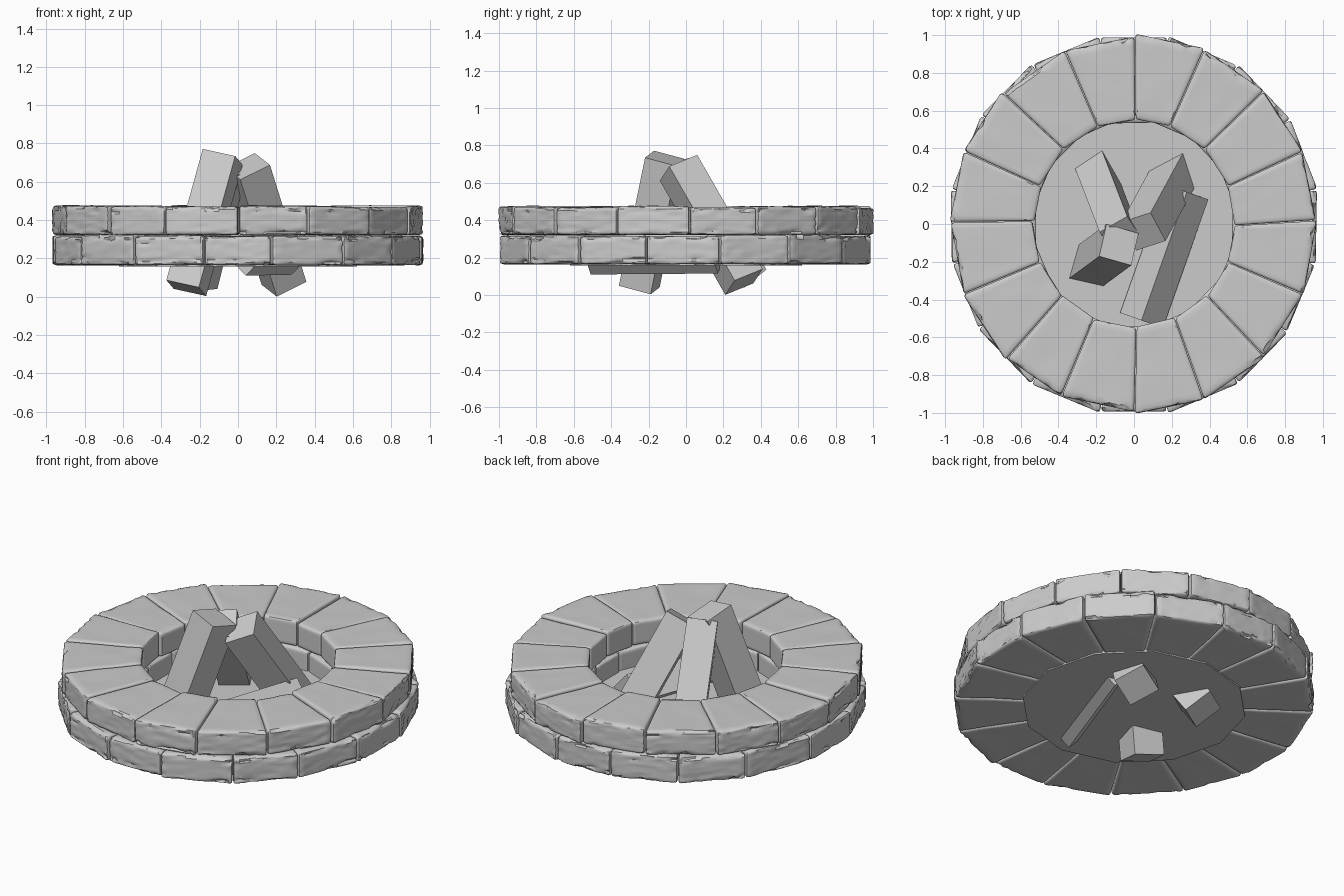
import bpy, bmesh, random
from math import cos, sin, pi, radians
from mathutils import Vector, Matrix, noise

random.seed(4)
cube = bpy.data.objects.get("Cube")
if cube:
    bpy.data.objects.remove(cube, do_unlink=True)

stone_grey = bpy.data.materials.new("stone_grey")
stone_grey.use_nodes = True
GREY = (0.6, 0.6, 0.6, 1)
stone_grey.diffuse_color = GREY
stone_grey.node_tree.nodes["Principled BSDF"].inputs["Base Color"].default_value = GREY


def finish(name, bm, smooth=False):
    mesh = bpy.data.meshes.new(name)
    bmesh.ops.recalc_face_normals(bm, faces=bm.faces)
    bm.to_mesh(mesh)
    bm.free()
    mesh.materials.append(stone_grey)
    obj = bpy.data.objects.new(name, mesh)
    bpy.context.collection.objects.link(obj)
    if smooth:
        bpy.ops.object.select_all(action='DESELECT')
        bpy.context.view_layer.objects.active = obj
        obj.select_set(True)
        bpy.ops.object.shade_smooth_by_angle(angle=radians(35))
    return obj


STONES = 16
SQUASH = 0.97          # rings are slightly narrower in x


def polar(r, a):
    return Vector((r * cos(a) * SQUASH, r * sin(a), 0))


def add_stone(bm, seams, inner, outer, z0, z1):
    """One rounded, chipped wedge between two seams (inner and outer angle each)."""
    (ai, ao), (bi, bo) = seams
    half = Vector((0.19, 0.225, (z1 - z0) / 2))
    rim = 0.016
    part = bmesh.new()
    bmesh.ops.create_cube(part, size=2)
    bmesh.ops.subdivide_edges(part, edges=part.edges[:], cuts=12, use_grid_fill=True)
    offset = Vector((random.uniform(0, 50), random.uniform(0, 50), 0))
    for v in part.verts:
        # Crowd the grid toward the edges, then round them
        p = Vector([h * (0.45 * c + 0.55 * sin(c * pi / 2)) for c, h in zip(v.co, half)])
        core = Vector([max(-h + rim, min(h - rim, c)) for c, h in zip(p, half)])
        if (p - core).length > 1e-6:
            p = core + (p - core).normalized() * rim
        # Chips run along the outer face, strongest at its upper and lower edges
        face = max(0, (p.y / half.y - 0.9) / 0.1)
        edge = abs(p.z) / half.z
        n = noise.noise(Vector((p.x * 22, p.z * 45, 0)) + offset)
        p.y -= face * max(0, n - 0.05) * (0.012 + 0.04 * edge ** 3)
        p.z -= face * edge ** 3 * max(0, n) * 0.02 * (1 if p.z > 0 else -0.4)
        p.z += 0.003 * noise.noise(Vector((p.x * 7, p.y * 7, 3)) + offset)
        # Bend the box into the wedge
        s, t = p.x / half.x / 2 + 0.5, p.y / half.y / 2 + 0.5
        s = 0.006 + 0.988 * s
        near = polar(inner, ai).lerp(polar(inner, bi), s)
        far = polar(outer, ao).lerp(polar(outer, bo), s)
        v.co = near.lerp(far, t) + Vector((0, 0, (z0 + z1) / 2 + p.z))
    temp = bpy.data.meshes.new("stone_part")
    part.to_mesh(temp)
    part.free()
    bm.from_mesh(temp)
    bpy.data.meshes.remove(temp)


def stone_ring(name, z0, z1, shift, outer):
    bm = bmesh.new()
    step = 2 * pi / STONES
    seams = []
    for i in range(STONES):
        a = (i + shift) * step
        seams.append((a + random.uniform(-0.03, 0.03), a + random.uniform(-0.02, 0.02)))
    for i in range(STONES):
        a, b = seams[i], seams[(i + 1) % STONES]
        if i == STONES - 1:
            b = (b[0] + 2 * pi, b[1] + 2 * pi)
        add_stone(bm, (a, b), 0.55 + random.uniform(-0.006, 0.006),
                  outer + random.uniform(-0.008, 0.008),
                  z0, z1 + random.uniform(-0.005, 0.008))
    finish(name, bm, smooth=True)


stone_ring("lower_stone_ring", 0.165, 0.318, 0.5, 1.012)
stone_ring("upper_stone_ring", 0.322, 0.470, 0.0, 1.0)

# Pit floor
bm = bmesh.new()
bmesh.ops.create_cone(bm, cap_ends=True, segments=12, radius1=0.62, radius2=0.62, depth=0.045,
                      matrix=Matrix.Translation((0, 0, 0.18)))
finish("pit_floor", bm)


def log(name, foot, head, side, width):
    """Square timber from foot to head; side sets the direction of one face edge."""
    foot, head = Vector(foot), Vector(head)
    axis = (head - foot).normalized()
    u = Vector(side)
    u = (u - axis * u.dot(axis)).normalized()
    w = axis.cross(u)
    bm = bmesh.new()
    bmesh.ops.create_cube(bm, size=1)
    for v in bm.verts:
        x, y, z = v.co
        v.co = foot.lerp(head, z + 0.5) + (u * x + w * y) * width
    finish(name, bm)


# Three leaning logs and one fallen log
log("front_log", (-0.27, -0.25, 0.045), (-0.08, -0.11, 0.73), (0.97, -0.22, 0), 0.18)
log("back_right_log", (0.24, 0.31, 0.07), (0.05, -0.04, 0.68), (0.09, -0.17, -0.07), 0.18)
log("back_left_log", (-0.22, 0.33, 0.08), (-0.07, -0.06, 0.68), (0.15, 0.10, 0), 0.17)
log("fallen_log", (0.04, -0.51, 0.23), (0.28, 0.17, 0.235), (0.94, -0.33, 1), 0.17)
